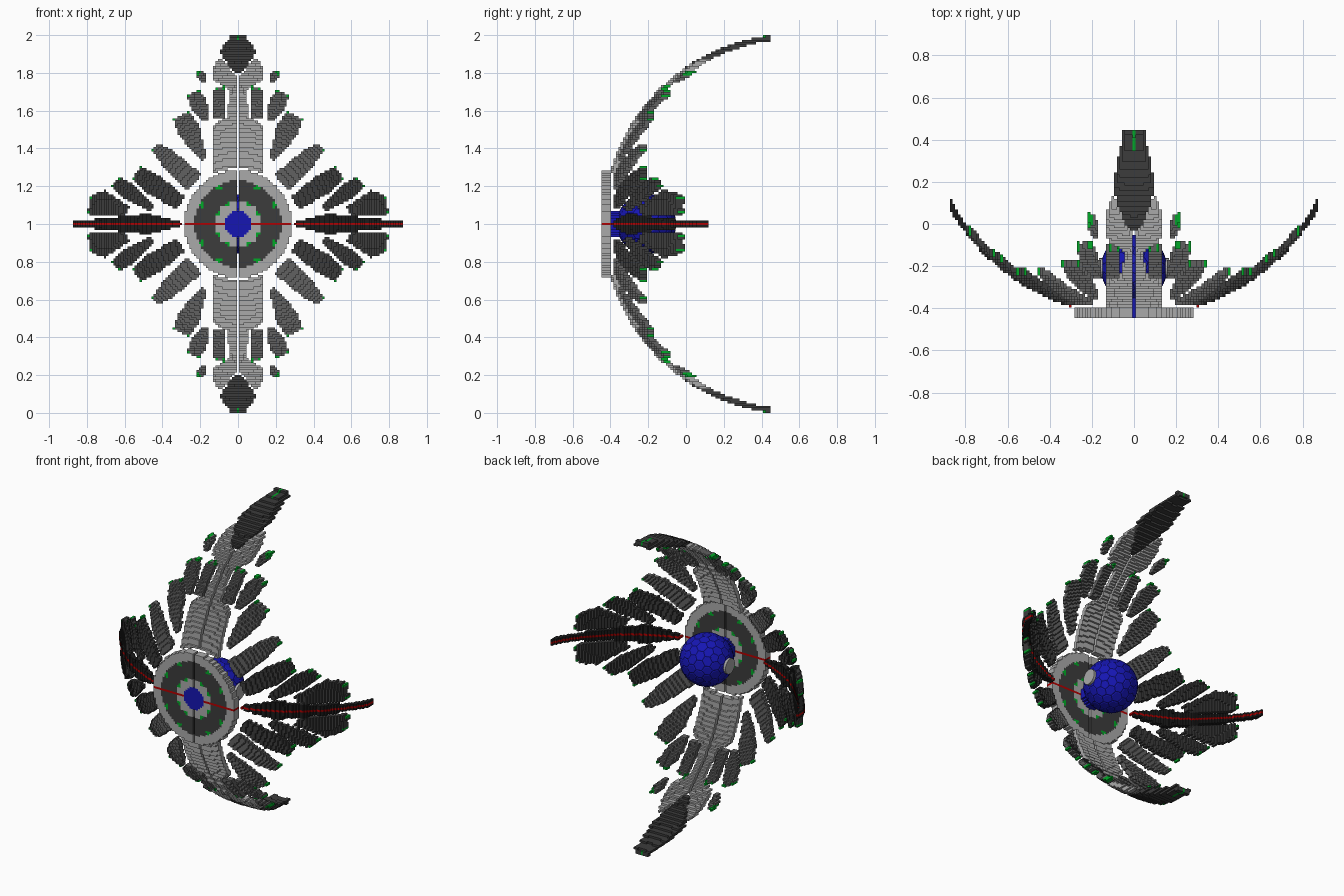
import bpy, bmesh
from math import hypot, radians, cos, sin
from mathutils import Matrix, Vector

if "Cube" in bpy.data.objects:
    bpy.data.objects.remove(bpy.data.objects["Cube"])

V = 2 / 159                             # block size
CY, R_OUT, R_IN = 0.565, 1.005, 0.977   # spherical shell that all plates lie on


def material(name, *rgb):
    m = bpy.data.materials.new(name)
    m.diffuse_color = (*rgb, 1)
    m.use_nodes = True
    m.node_tree.nodes["Principled BSDF"].inputs["Base Color"].default_value = m.diffuse_color
    return m


BLACK = material("black", .012, .012, .012)
DARK = material("dark_grey", .045, .045, .045)
MID = material("mid_grey", .12, .12, .12)
LIGHT = material("light_grey", .4, .4, .4)
RED = material("red", .45, 0, 0)
GREEN = material("green", 0, .4, .02)
BLUE = material("blue", .008, .008, .45)


def inside(x, z, poly):
    hit = False
    for (x1, z1), (x2, z2) in zip(poly, poly[1:] + poly[:1]):
        if (z1 > z) != (z2 > z) and x < (x2 - x1) * (z - z1) / (z2 - z1) + x1:
            hit = not hit
    return hit


def shell(x, y, z):
    return y < .445 and R_IN < (x * x + z * z + (y - CY) ** 2) ** .5 < R_OUT


def cells(test_xz, test_xyz):
    """Block indices of one quarter, mirrored to all four quarters."""
    out = set()
    for i in range(80):
        for j in range(80):
            x, z = i * V, j * V
            if test_xz(x, z):
                for k in range(-36, 37):
                    if test_xyz(x, k * V, z):
                        out |= {(a, k, b) for a in (i, -i) for b in (j, -j)}
    return out


def block_sides():
    """The six directions, each with the corners of its outward quad."""
    for axis in range(3):
        for sign in (1, -1):
            step = [0, 0, 0]
            step[axis] = sign
            quad = []
            for b, c in ((0, 0), (1, 0), (1, 1), (0, 1))[::sign]:
                q = [0, 0, 0]
                q[axis], q[(axis + 1) % 3], q[(axis + 2) % 3] = int(sign > 0), b, c
                quad.append(q)
            yield step, quad


SIDES = list(block_sides())


def add_blocks(name, blocks, mat):
    ids, faces = {}, []
    for a, b, c in blocks:
        for d, quad in SIDES:
            if (a + d[0], b + d[1], c + d[2]) not in blocks:
                faces.append([ids.setdefault((a + q[0], b + q[1], c + q[2]), len(ids))
                              for q in quad])
    verts = [((a - .5) * V, (b - .5) * V, (c - .5) * V + 1) for a, b, c in ids]
    me = bpy.data.meshes.new(name)
    me.from_pydata(verts, [], faces)
    me.materials.append(mat)
    bpy.context.collection.objects.link(bpy.data.objects.new(name, me))


def leaf(root, tip, widths, f=.65):
    """Six-sided plate: half widths at the root, at fraction f and at the tip."""
    root, tip = Vector(root), Vector(tip)
    d = (tip - root).normalized()
    side = Vector((d.y, -d.x))
    mids = (root, root.lerp(tip, f), tip)
    right = [p + side * w for p, w in zip(mids, widths)]
    left = [p - side * w for p, w in zip(mids, widths)]
    return [tuple(p) for p in right + left[::-1]]


# fins and feathers of one quarter: (x, height above the centre)
FINS = {
    "strip_insert": (MID, leaf((.10, .56), (.10, .72), (.035, .036, .025))),
    "small_fin": (MID, leaf((.175, .755), (.21, .81), (.012, .022, .012))),
    "upper_fin": (MID, leaf((.17, .55), (.235, .695), (.015, .05, .035))),
    "middle_fin": (MID, leaf((.18, .34), (.30, .575), (.015, .06, .045))),
    "diagonal_fin": (MID, leaf((.23, .22), (.44, .41), (.055, .05, .025))),
    "wing_feather_inner": (DARK, leaf((.30, .11), (.54, .27), (.04, .058, .04))),
    "wing_feather_middle": (DARK, leaf((.455, .08), (.65, .225), (.02, .045, .03))),
    "wing_feather_outer": (DARK, leaf((.58, .075), (.79, .105), (.02, .085, .045))),
}
# plates on the two axes
AXIAL = {
    "end_blade": (DARK, leaf((0, .80), (0, 1), (.02, .10, .035), .55)),
    "wing_spine": (BLACK, leaf((.30, 0), (.88, 0), (.012, .055, .012), .3)),
    "central_strip": (LIGHT, [(.007, .30), (.135, .27), (.135, .52), (.055, .57), (.045, .71),
                              (.13, .76), (.13, .82), (.11, .87), (.08, .87), (.007, .775)]),
}
# concentric rings split by a narrow vertical slit: inner radius, outer radius, back
RINGS = {"outer_ring": (LIGHT, .23, .285, -.395), "dark_ring": (DARK, .125, .23, -.40),
         "inner_ring": (LIGHT, .07, .125, -.395)}

parts, spots = {}, [(0, .99)]
for name, (mat, poly) in FINS.items():
    parts[name] = (cells(lambda x, z: z > .05 and inside(x, z, poly), shell), mat)
    spots += poly[2:4]
for name, (mat, poly) in AXIAL.items():
    parts[name] = (cells(lambda x, z: inside(x, z, poly), shell), mat)
for name, (mat, r0, r1, back) in RINGS.items():
    parts[name] = (cells(lambda x, z: x > .006 and r0 <= hypot(x, z) < r1,
                         lambda x, y, z: -.442 < y < back), mat)

# green lights on plate tips and rings, red line along the middle
spots += [(r * cos(radians(a)), r * sin(radians(a))) for r in (.115, .215) for a in (28, 62)]
red, green = set(), set()
for name, (blocks, mat) in parts.items():
    line = {c for c in blocks if c[2] == 0}
    dots = {c for c in blocks - line
            if any(hypot(abs(c[0]) * V - p, abs(c[2]) * V - q) < .013 for p, q in spots)}
    red |= line
    green |= dots
    add_blocks(name, blocks - line - dots, mat)
add_blocks("red_centre_line", red, RED)
add_blocks("green_lights", green, GREEN)

# blue core in the middle of the rings
add_blocks("blue_core", cells(lambda x, z: hypot(x, z) < .07,
                              lambda x, y, z: -.442 < y < -.34), BLUE)


def add_bmesh(name, bm, mat):
    me = bpy.data.meshes.new(name)
    bm.to_mesh(me)
    bm.free()
    me.materials.append(mat)
    bpy.context.collection.objects.link(bpy.data.objects.new(name, me))


# panelled ball behind the rings
bm = bmesh.new()
bmesh.ops.create_icosphere(bm, subdivisions=2, radius=.157)
bmesh.ops.bevel(bm, geom=bm.verts[:], offset=33, offset_type='PERCENT', affect='VERTICES', segments=1)
for v in bm.verts:
    v.co = v.co.normalized() * .157
bmesh.ops.inset_individual(bm, faces=bm.faces[:], thickness=.006, depth=.003)
bmesh.ops.translate(bm, vec=(0, -.21, 1), verts=bm.verts)
add_bmesh("panelled_ball", bm, BLUE)

# pale round caps on both sides of the ball
bm = bmesh.new()
for s in (1, -1):
    bmesh.ops.create_cone(bm, cap_ends=True, segments=20, radius1=.048, radius2=.048, depth=.03,
                          matrix=Matrix.Translation((s * .15, -.21, 1)) @ Matrix.Rotation(radians(90), 4, 'Y'))
add_bmesh("ball_caps", bm, LIGHT)
